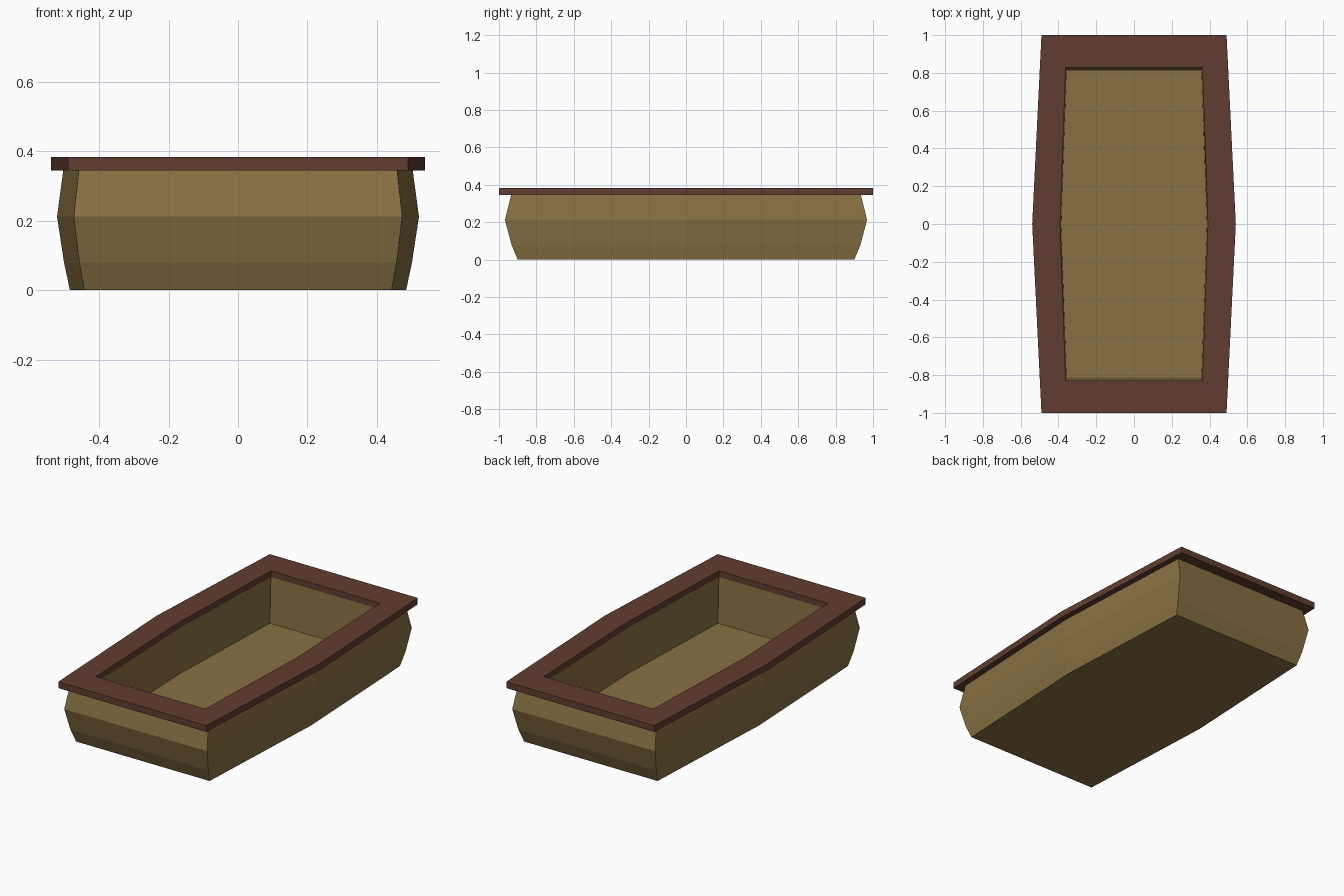
import bpy, bmesh

if "Cube" in bpy.data.objects:
    bpy.data.objects.remove(bpy.data.objects["Cube"])


def material(name, rgb):
    mat = bpy.data.materials.new(name)
    mat.diffuse_color = (*rgb, 1)
    mat.use_nodes = True
    mat.node_tree.nodes["Principled BSDF"].inputs["Base Color"].default_value = mat.diffuse_color
    return mat


def lofted(name, rings, mat, cap_ends=False, close=False):
    """Skin a stack of six-sided outlines: (end half width, middle half width, half length, z)."""
    bm = bmesh.new()
    loops = []
    for end, mid, length, z in rings:
        outline = [(-end, -length), (end, -length), (mid, 0),
                   (end, length), (-end, length), (-mid, 0)]
        loops.append([bm.verts.new((x, y, z)) for x, y in outline])
    pairs = list(zip(loops, loops[1:]))
    if close:
        pairs.append((loops[-1], loops[0]))
    for a, b in pairs:
        for i in range(6):
            j = (i + 1) % 6
            bm.faces.new((a[i], a[j], b[j], b[i]))
    if cap_ends:
        bm.faces.new(loops[0][::-1])
        bm.faces.new(loops[-1])
    bmesh.ops.recalc_face_normals(bm, faces=bm.faces)
    mesh = bpy.data.meshes.new(name)
    bm.to_mesh(mesh)
    bm.free()
    mesh.materials.append(mat)
    obj = bpy.data.objects.new(name, mesh)
    bpy.context.collection.objects.link(obj)
    return obj


tan = material("tan_wood", (0.25, 0.165, 0.055))
brown = material("brown_wood", (0.12, 0.047, 0.03))

# Bulging tub: outer wall upward, then inner wall down to the floor
lofted("tub", [
    (0.442, 0.484, 0.900, 0.0),
    (0.457, 0.501, 0.933, 0.08),
    (0.473, 0.521, 0.968, 0.212),
    (0.458, 0.503, 0.935, 0.346),
    (0.362, 0.391, 0.828, 0.346),
    (0.357, 0.386, 0.812, 0.077),
], tan, cap_ends=True)

# Flat rim frame overhanging the tub
lofted("rim", [
    (0.490, 0.539, 1.0, 0.345),
    (0.490, 0.539, 1.0, 0.383),
    (0.362, 0.391, 0.828, 0.383),
    (0.362, 0.391, 0.828, 0.345),
], brown, close=True)
